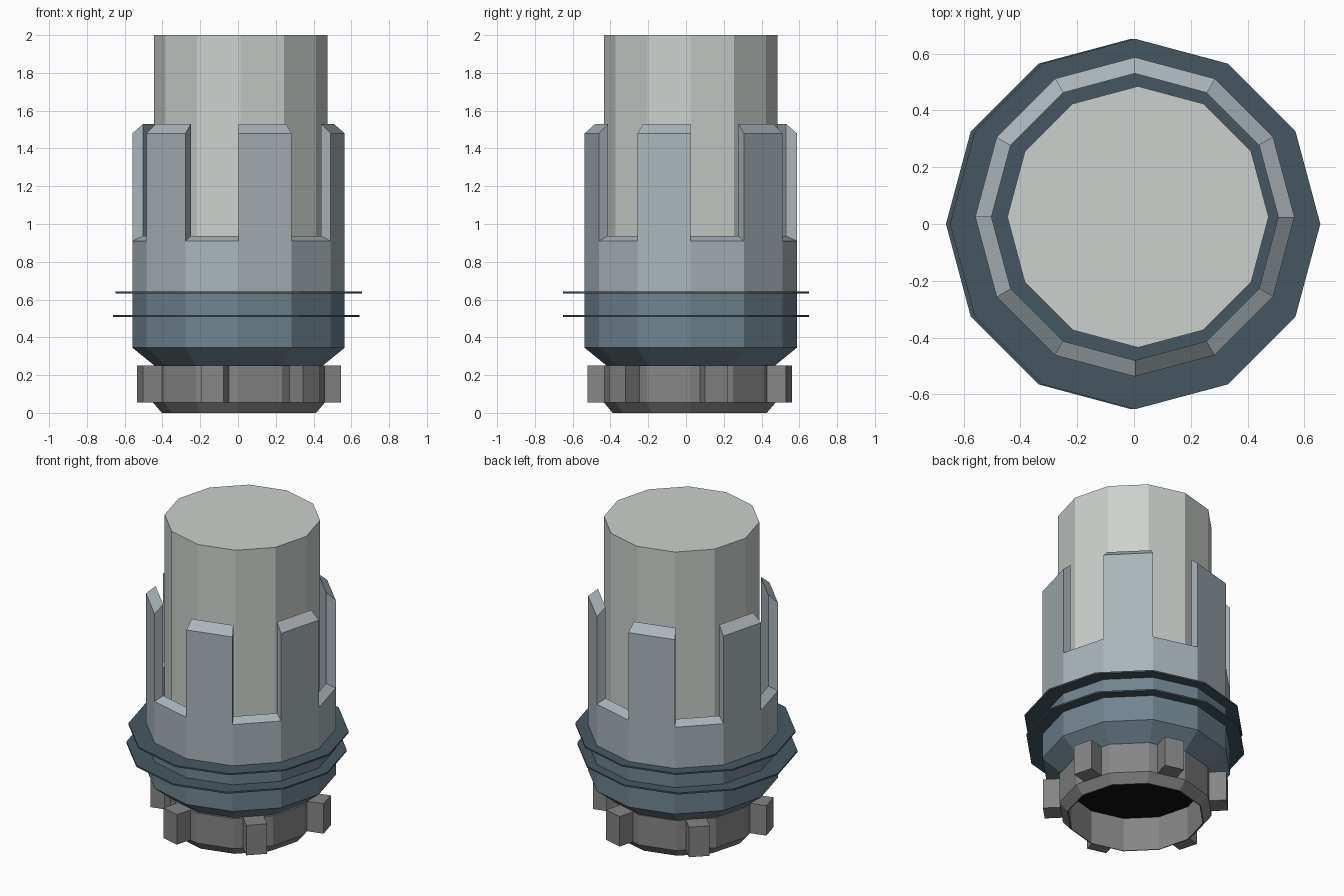
import bpy, bmesh
from math import cos, sin, radians
from mathutils import Matrix

if "Cube" in bpy.data.objects:
    bpy.data.objects.remove(bpy.data.objects["Cube"])

SIDES = 12


def material(name, rgb):
    m = bpy.data.materials.new(name)
    m.diffuse_color = (*rgb, 1)
    m.use_nodes = True
    m.node_tree.nodes["Principled BSDF"].inputs["Base Color"].default_value = m.diffuse_color
    return m


PALE = material("pale_shell", (0.60, 0.64, 0.61))
STEEL = material("light_steel", (0.40, 0.46, 0.49))
BLUE = material("blue_grey", (0.16, 0.23, 0.28))
DARK_BLUE = material("dark_blue", (0.06, 0.095, 0.12))
BASE = material("base_grey", (0.24, 0.235, 0.235))
BLACK = material("black", (0.005, 0.005, 0.005))


def pt(r, angle, z, c):
    return (c[0] + r * cos(radians(angle)), c[1] + r * sin(radians(angle)), z)


def finish(name, bm, mat):
    bmesh.ops.remove_doubles(bm, verts=bm.verts, dist=0.0005)
    bmesh.ops.recalc_face_normals(bm, faces=bm.faces)
    mesh = bpy.data.meshes.new(name)
    bm.to_mesh(mesh)
    bm.free()
    mesh.materials.append(mat)
    ob = bpy.data.objects.new(name, mesh)
    bpy.context.collection.objects.link(ob)
    return ob


def lathe(name, profile, mat, c, closed=False):
    """Twelve-sided turned part; open profiles get flat end caps."""
    bm = bmesh.new()
    rings = [[bm.verts.new(pt(r, i * 30, z, c)) for i in range(SIDES)] for r, z in profile]
    pairs = list(zip(rings, rings[1:]))
    if closed:
        pairs.append((rings[-1], rings[0]))
    else:
        bm.faces.new(rings[0])
        bm.faces.new(rings[-1])
    for a, b in pairs:
        for i in range(SIDES):
            j = (i + 1) % SIDES
            bm.faces.new((a[i], a[j], b[j], b[i]))
    return finish(name, bm, mat)


# Tall inner cylinder
lathe("inner_cylinder", [(0.46, 0.64), (0.46, 2.0)], PALE, (0.014, 0.025))

# Castellated sleeve: every other side rises into a tab
C, RO, RI, Z0 = (0.003, 0.025), 0.562, 0.505, 0.64
LOW, HIGH = (0.91, 0.937), (1.48, 1.53)
bm = bmesh.new()


def quad(*pts):
    bm.faces.new([bm.verts.new(pt(r, a, z, C)) for r, a, z in pts])


for i in range(SIDES):
    a, b = i * 30, i * 30 + 30
    tab = i % 2 == 1
    for r, k in ((RO, 0), (RI, 1)):
        quad((r, a, Z0), (r, b, Z0), (r, b, LOW[k]), (r, a, LOW[k]))
        if tab:
            quad((r, a, LOW[k]), (r, b, LOW[k]), (r, b, HIGH[k]), (r, a, HIGH[k]))
    zo, zi = HIGH if tab else LOW
    quad((RO, a, zo), (RO, b, zo), (RI, b, zi), (RI, a, zi))
    quad((RO, a, Z0), (RO, b, Z0), (RI, b, Z0), (RI, a, Z0))
    quad((RO, a, LOW[0]), (RO, a, HIGH[0]), (RI, a, HIGH[1]), (RI, a, LOW[1]))
finish("castellated_sleeve", bm, STEEL)

# Blue collar tapering into the base
lathe("collar", [(0.445, 0.25), (0.562, 0.345), (0.562, 0.637)], BLUE, C)

# Two thin flange discs
for name, x, z in (("lower_flange", -0.01, 0.513), ("upper_flange", 0.004, 0.637)):
    lathe(name, [(0.652, z - 0.005), (0.652, z + 0.005)], DARK_BLUE, (x, 0.0))

# Hollow base ring with bevelled lower edge, and the dark recess inside it
BC = (0.005, 0.02)
lathe("base_ring", [(0.408, 0.0), (0.455, 0.055), (0.455, 0.25), (0.402, 0.25), (0.402, 0.0)],
      BASE, BC, closed=True)
lathe("dark_recess", [(0.402, 0.22), (0.402, 0.249)], BLACK, BC)

# Six lugs around the base
bm = bmesh.new()
for k in range(6):
    m = (Matrix.Translation((*BC, 0.1525)) @ Matrix.Rotation(radians(15 + 60 * k), 4, 'Z')
         @ Matrix.Translation((0.4865, 0, 0)) @ Matrix.Diagonal((0.113, 0.124, 0.195, 1)))
    bmesh.ops.create_cube(bm, size=1, matrix=m)
finish("base_lugs", bm, BASE)
